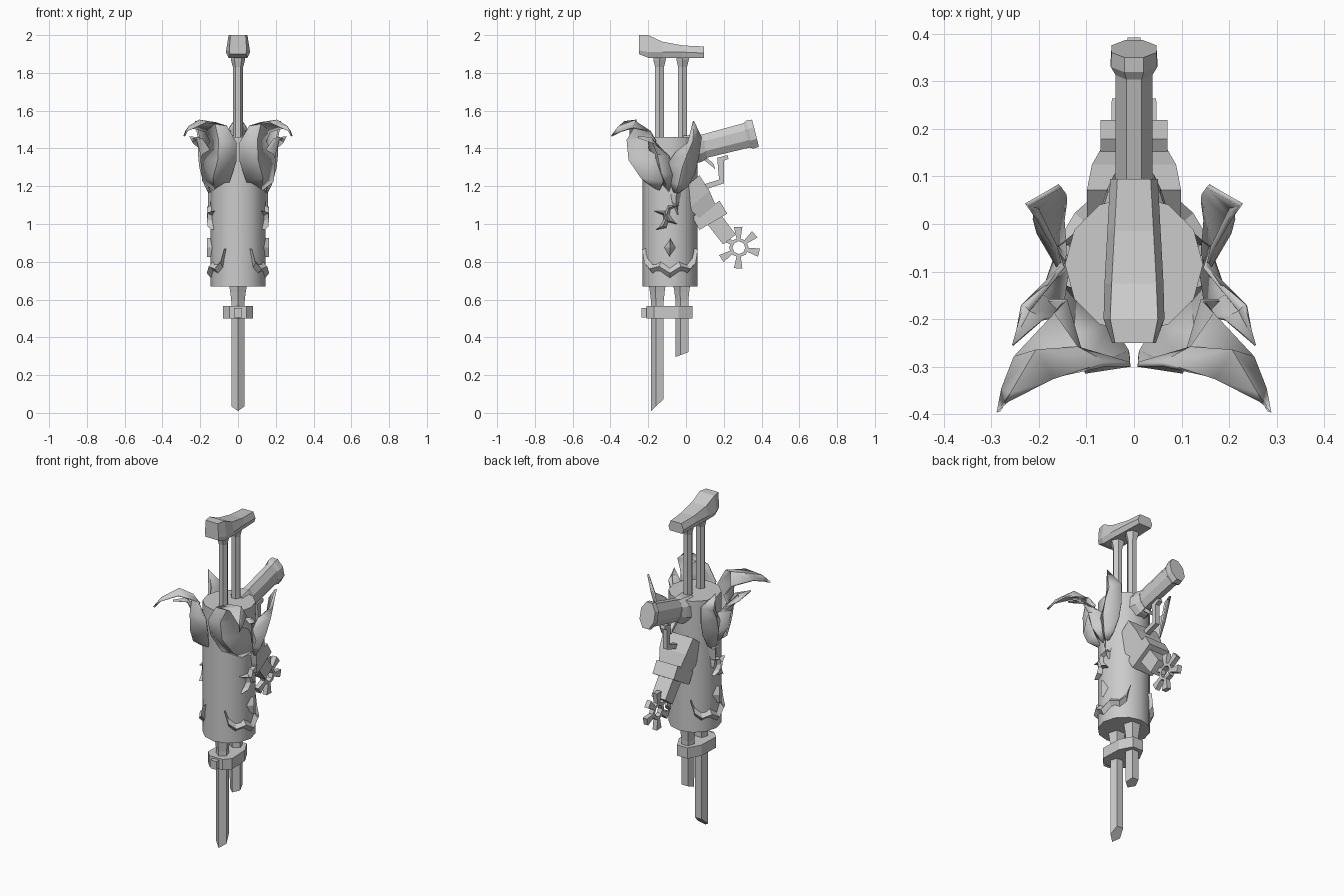
import bpy, bmesh, math
from mathutils import Vector, Matrix

cube = bpy.data.objects.get("Cube")
if cube:
    bpy.data.objects.remove(cube, do_unlink=True)

GREY = bpy.data.materials.new("plain_grey")
GREY.use_nodes = True
GREY.diffuse_color = (0.6, 0.6, 0.6, 1)
GREY.node_tree.nodes["Principled BSDF"].inputs["Base Color"].default_value = (0.6, 0.6, 0.6, 1)

AXIS_Y, RADIUS = -0.085, 0.145


def finish(name, bm, smooth=0, thick=0, mirror=False):
    bmesh.ops.remove_doubles(bm, verts=bm.verts, dist=0.0005)
    bmesh.ops.recalc_face_normals(bm, faces=bm.faces)
    mesh = bpy.data.meshes.new(name)
    bm.to_mesh(mesh)
    bm.free()
    obj = bpy.data.objects.new(name, mesh)
    bpy.context.collection.objects.link(obj)
    mesh.materials.append(GREY)
    if thick:
        mod = obj.modifiers.new("thickness", 'SOLIDIFY')
        mod.thickness, mod.offset = thick, 0
    if mirror:
        obj.modifiers.new("mirror", 'MIRROR')
    if smooth:
        bpy.ops.object.select_all(action='DESELECT')
        obj.select_set(True)
        bpy.context.view_layer.objects.active = obj
        bpy.ops.object.shade_smooth_by_angle(angle=math.radians(smooth))
    return obj


def loft(name, rows, closed=False, **kw):
    """Skin rows of points; closed rows become a capped tube."""
    bm = bmesh.new()
    grid = [[bm.verts.new(p) for p in row] for row in rows]
    n = len(grid[0])
    for a, b in zip(grid, grid[1:]):
        for i in range(n if closed else n - 1):
            j = (i + 1) % n
            bm.faces.new((a[i], a[j], b[j], b[i]))
    if closed:
        bm.faces.new(grid[0])
        bm.faces.new(grid[-1])
    return finish(name, bm, **kw)


def ring(sides, y, z, rx, ry, turn=0.0, slope=0.0):
    """Horizontal ring, optionally cut on a slant along y."""
    pts = []
    for i in range(sides):
        a = turn + math.tau * i / sides
        dy = ry * math.sin(a)
        pts.append((rx * math.cos(a), y + dy, z + slope * dy))
    return pts


def tube(name, stations, sides, turn=0.0, **kw):
    """Tube in the x = 0 plane from stations (y, z, half width, half depth)."""
    start, end = Vector(stations[0][:2]), Vector(stations[-1][:2])
    d = (end - start).normalized()
    rows = []
    for y, z, rx, rd in stations:
        row = []
        for i in range(sides):
            a = turn + math.tau * i / sides
            c, s = math.cos(a) * rx, math.sin(a) * rd
            row.append((c, y - d.y * s, z + d.x * s))
        rows.append(row)
    return loft(name, rows, closed=True, **kw)


def plate(name, outline, half, **kw):
    """Side outline of (y, z) points given a width across x."""
    return loft(name, [[(x, y, z) for y, z in outline] for x in (-half, half)], closed=True, **kw)


# Body cylinder
loft("body", [ring(12, AXIS_Y, z, RADIUS, RADIUS) for z in (0.67, 1.46)], closed=True, smooth=40)

# Upper rods with flared heads
for name, y in (("upper_front_rod", -0.14), ("upper_rear_rod", -0.018)):
    loft(name, [ring(6, y, z, r, r) for z, r in ((1.45, .027), (1.83, .027), (1.87, .038), (1.89, .038))],
         closed=True)

# Lower rods with slanted feet
turn = -math.pi / 2
for name, y, foot, slope in (("lower_front_rod", -0.148, 0.045, 0.95), ("lower_rear_rod", -0.018, 0.31, 0.38)):
    rows = [ring(5, y, foot, .036, .037, turn, slope)]
    rows += [ring(5, y, z, r, r, turn) for z, r in ((0.59, .037), (0.64, .043), (0.68, .05))]
    loft(name, rows, closed=True)

# Handle: hexagonal sections along y (y, low z, mid z, top z, half widths low / mid / top)
sections = [(-.25, 1.90, 1.92, 2.0, .042, .046, .04), (-.2, 1.88, 1.91, 2.0, .05, .064, .05),
            (-.125, 1.88, 1.91, 1.965, .05, .062, .047), (-.015, 1.88, 1.91, 1.945, .046, .056, .041),
            (.095, 1.88, 1.905, 1.94, .042, .05, .035)]
loft("handle", [[(-a, y, l), (-b, y, m), (-c, y, t), (c, y, t), (b, y, m), (a, y, l)]
                for y, l, m, t, a, b, c in sections], closed=True)

# Clamp around the lower rods
half_plan = [(.045, -.21), (.08, -.17), (.075, -.04), (.035, .035)]
plan = half_plan + [(-x, y) for x, y in reversed(half_plan)]
loft("clamp", [[(x, y, z) for x, y in plan] for z in (0.5, 0.565)], closed=True)
plate("clamp_knob", [(-.235, .505), (-.2, .505), (-.2, .555), (-.235, .555)], .02)

# Rear barrel with flared muzzle
tube("barrel", [(-.02, 1.382, .042, .066), (.32, 1.469, .042, .072), (.338, 1.473, .053, .083),
                (.368, 1.481, .051, .08)], 8, math.pi / 8)
tube("barrel_mount", [(0, 1.39, .085, .085), (.07, 1.402, .06, .08), (.1, 1.41, .045, .068)], 8, math.pi / 8)

# Rear arm, its cuff and its spoked wheel
quarter = math.pi / 4
tube("arm_shoulder", [(0, 1.2, .14, .13), (.07, 1.13, .125, .1), (.13, 1.04, .09, .07)], 4, quarter)
tube("arm", [(.06, 1.14, .07, .065), (.23, .918, .066, .06)], 4, quarter)
tube("arm_cuff", [(.105, 1.08, .1, .12), (.145, 1.012, .1, .12)], 4, quarter)


def polar(r, a):
    return .28 + r * math.cos(a), .875 + r * math.sin(a)


bm = bmesh.new()
rim = [[(x, *polar(r, math.tau * i / 8)) for x, r in ((-.014, .034), (.014, .034), (.014, .052), (-.014, .052))]
       for i in range(9)]
verts = [[bm.verts.new(p) for p in row] for row in rim]
for a, b in zip(verts, verts[1:]):
    for i in range(4):
        bm.faces.new((a[i], a[(i + 1) % 4], b[(i + 1) % 4], b[i]))
finish("wheel_rim", bm)
for i, deg in enumerate((-14, 40, 92, 146, 212, 268)):
    a = math.radians(deg)
    plate("wheel_spoke_%d" % (i + 1),
          [polar(.035, a - .25), polar(.112, a - .2), polar(.112, a + .2), polar(.035, a + .25)], .014)

# Trigger hook and small lever between the barrel and the arm
plate("trigger_hook", [(.08, 1.175), (.2, 1.215), (.2, 1.335), (.225, 1.345), (.22, 1.365),
                       (.165, 1.35), (.175, 1.235), (.08, 1.205)], .014)
plate("small_lever", [(.05, 1.34), (.1, 1.335), (.155, 1.29), (.145, 1.32), (.1, 1.36)], .012)

# Front petals, cupped and curling outward
base, tip = (.12, -.14, 1.175), (.285, -.395, 1.465)
loft("front_petal", [
    [base] * 3,
    [(.045, -.215, 1.225), (.13, -.235, 1.245), (.185, -.12, 1.225)],
    [(.01, -.27, 1.33), (.105, -.3, 1.34), (.195, -.16, 1.345)],
    [(.008, -.295, 1.43), (.1, -.31, 1.445), (.145, -.16, 1.44)],
    [(.06, -.295, 1.52), (.12, -.26, 1.535), (.17, -.19, 1.49)],
    [(.17, -.325, 1.54), (.205, -.265, 1.548), (.25, -.28, 1.51)],
    [(.265, -.37, 1.495), (.258, -.355, 1.515), (.275, -.345, 1.49)],
    [tip] * 3], smooth=35, thick=.01, mirror=True)

# Second pair of petals tucked behind
loft("side_petal", [
    [(.14, -.09, 1.17)] * 3,
    [(.15, -.17, 1.27), (.185, -.13, 1.27), (.16, -.06, 1.26)],
    [(.135, -.19, 1.37), (.195, -.15, 1.37), (.15, -.09, 1.36)],
    [(.19, -.2, 1.45), (.22, -.185, 1.455), (.235, -.17, 1.43)],
    [(.255, -.255, 1.46)] * 3], smooth=35, thick=.01, mirror=True)

# Upright fins at the sides
loft("side_fin", [
    [(.145, -.06, 1.15)] * 3,
    [(.15, -.085, 1.23), (.175, -.04, 1.21), (.15, .01, 1.2)],
    [(.155, -.095, 1.32), (.2, -.02, 1.3), (.145, .045, 1.27)],
    [(.165, -.05, 1.385), (.208, .01, 1.38), (.145, .065, 1.35)],
    [(.2, .01, 1.43), (.205, .035, 1.44), (.155, .08, 1.46)],
    [(.225, .04, 1.545)] * 3], smooth=35, thick=.01, mirror=True)


# Raised ornaments wrapped on both sides of the body
def wrap(name, pairs, raise_by=.012):
    def on_body(dy, z, lift):
        a = math.asin(max(-.99, min(.99, dy / RADIUS)))
        r = RADIUS + lift
        return r * math.cos(a), AXIS_Y + r * math.sin(a), z
    rows = []
    for (y1, z1), (y2, z2) in pairs:
        mid = ((y1 + y2) / 2, (z1 + z2) / 2)
        rows.append([on_body(y1, z1, -.004), on_body(*mid, raise_by), on_body(y2, z2, -.004)])
    return loft(name, rows, mirror=True)


half_chevron = [(.13, .87, .865), (.12, .82, .77), (.095, .785, .74), (.05, .8, .75)]
chevron = [(-y, t, b) for y, t, b in half_chevron] + [(0, .77, .71)] + half_chevron[::-1]
wrap("chevron_band", [((y, t), (y, b)) for y, t, b in chevron], .02)
wrap("diamond", [((0, .925), (0, .925)), ((-.03, .875), (.03, .875)), ((0, .825), (0, .825))], .02)
swirl = [((.04, 1.1), (.045, 1.1)), ((-.01, 1.1), (.0, 1.075)), ((-.03, 1.05), (.0, 1.05)),
         ((-.015, 1.01), (.015, 1.025)), ((.035, 1.0), (.035, 1.0))]
wrap("upper_swirl", swirl, .02)
wrap("lower_swirl", [((-y1 - .035, z1 - .03), (-y2 - .035, z2 - .03)) for (y1, z1), (y2, z2) in swirl], .02)
wrap("upper_flame", [((.0, 1.2), (.07, 1.2)), ((.0, 1.16), (.06, 1.15)), ((.01, 1.12), (.045, 1.1)),
                     ((.04, 1.05), (.04, 1.05))], .018)
